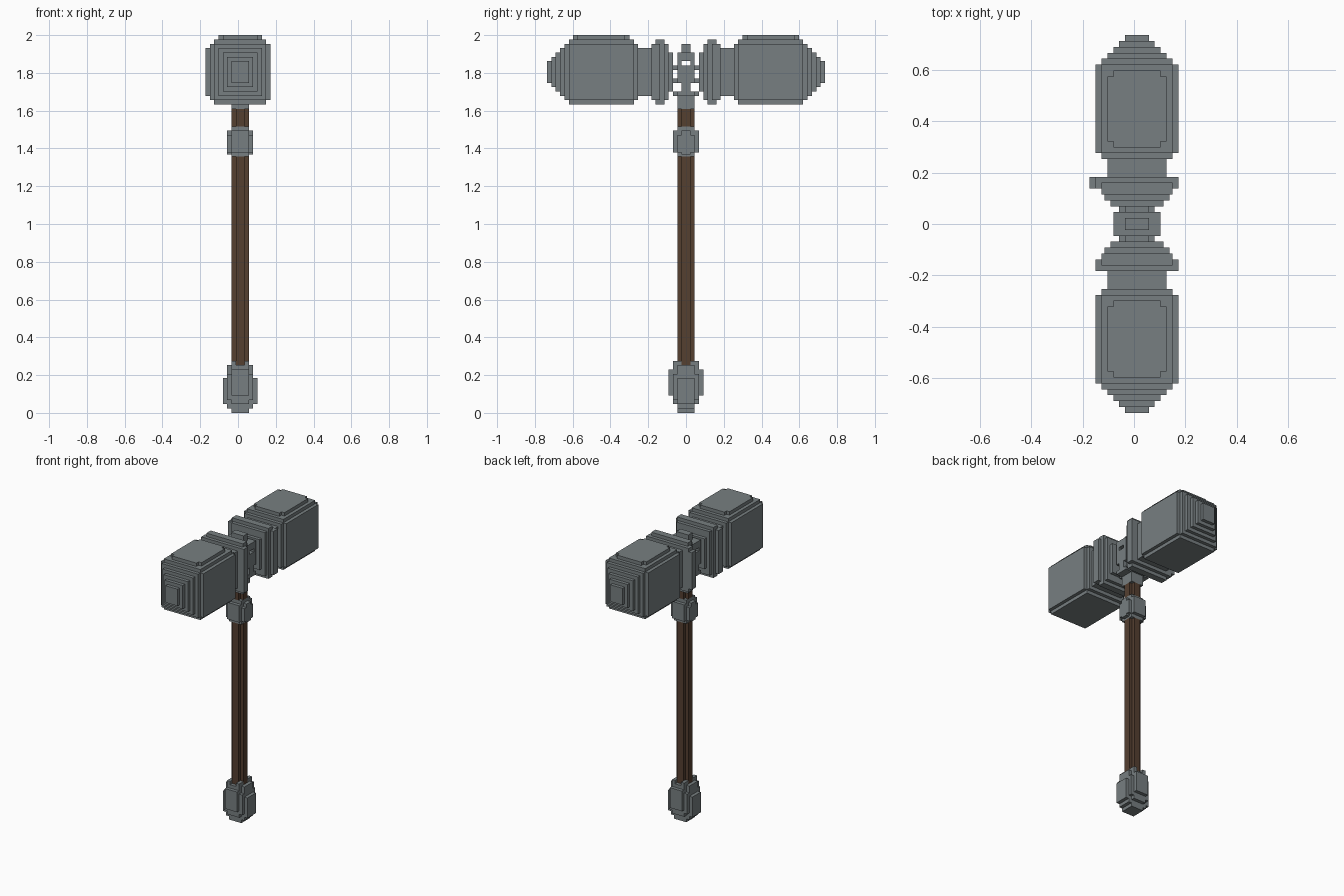
import bpy, bmesh
from mathutils import Matrix, Vector

cube = bpy.data.objects.get("Cube")
if cube:
    bpy.data.objects.remove(cube, do_unlink=True)

V = 2 / 87            # size of one block
AXIS = 0.5            # handle axis lies half a block towards +x


def material(name, rgb):
    m = bpy.data.materials.new(name)
    m.use_nodes = True
    m.diffuse_color = (*rgb, 1)
    m.node_tree.nodes["Principled BSDF"].inputs["Base Color"].default_value = (*rgb, 1)
    return m


STEEL = material("grey steel", (0.185, 0.212, 0.22))
WOOD = material("brown wood", (0.09, 0.05, 0.03))


def box(x0, x1, y0, y1, z0, z1):
    return (x0, x1, y0, y1, z0, z1)


def mid(hx, hy, z0, z1):
    """Box centred on the handle axis, given half widths."""
    return box(-hx, hx, -hy, hy, z0, z1)


def part(name, boxes, mat, side=1):
    """One object from block-unit boxes; side=-1 flips it along y."""
    bm = bmesh.new()
    for x0, x1, y0, y1, z0, z1 in boxes:
        centre = Vector(((x0 + x1) / 2 + AXIS, side * (y0 + y1) / 2, (z0 + z1) / 2)) * V
        size = Vector((x1 - x0, y1 - y0, z1 - z0)) * V
        bmesh.ops.create_cube(bm, size=1, matrix=Matrix.Translation(centre) @ Matrix.Diagonal((*size, 1)))
    mesh = bpy.data.meshes.new(name)
    bm.to_mesh(mesh)
    bm.free()
    mesh.materials.append(mat)
    obj = bpy.data.objects.new(name, mesh)
    bpy.context.collection.objects.link(obj)
    return obj


# Hammer heads, necks and collars, one set on each side
for label, side in (("front", -1), ("back", 1)):
    head = [
        box(-7, 7, 12, 27, 72, 85),       # main block
        box(-6, 6, 12, 27, 71, 86),       # stepped long edges
        box(-6, 6, 11, 12, 72, 85),       # inner end step
        box(-5, 5, 14, 25, 86, 87),       # raised top plate
        box(-4, 4, 13, 26, 86, 87),
    ]
    # Stepped pyramid on the striking end
    for i in range(5):
        w = 6 - i
        head.append(box(-w, w, 27 + i, 28 + i, 72 + i, 85 - i))
    part(label + "_hammer_head", head, STEEL, side)

    part(label + "_neck", [box(-5, 5, 8, 11, 73, 84)], STEEL, side)

    collar = [
        box(-7, 7, 6, 8, 72, 85),
        box(-6, 6, 5, 7, 71, 86),
        box(-5.5, 5.5, 4, 5, 72, 85),
        box(-4.5, 4.5, 3, 4, 74, 83),
    ]
    if side == 1:
        collar.append(box(-8, -7, 6, 8, 73, 84))
    part(label + "_collar", collar, STEEL, side)

# Pierced metal core joining both heads to the handle
part("core", [
    mid(2, 1, 82, 85),
    mid(4, 2, 81, 83),
    box(-4, 4, 1, 2, 80, 81), box(-4, 4, -2, -1, 80, 81),
    mid(2, 3, 79, 80), mid(4, 2, 77, 80),
    mid(2, 3, 76, 77), mid(4, 2, 76, 77),
    mid(4, 1, 74, 76),
    mid(2, 3, 73, 74), mid(4, 2, 73, 74),
    mid(2, 2, 70, 73),
], STEEL)

# Wooden handle with notched corners
for name, z0, z1 in (("handle", 11, 59), ("handle_top", 66, 70)):
    part(name, [mid(2, 1, z0, z1), mid(1, 2, z0, z1)], WOOD)

# Metal ring on the handle
part("handle_ring", [
    mid(2, 2, 59, 66),
    mid(3, 2, 60, 64),
    mid(2, 3, 60, 65),
    mid(3, 1, 59.5, 65),
], STEEL)

# Lumpy metal pommel
part("pommel", [
    mid(2, 2, 0, 11),
    mid(3, 2, 1, 11), mid(2, 3, 2, 11),
    mid(3, 3, 3, 9),
    mid(4, 2, 2, 8), mid(2, 4, 4, 10),
], STEEL)
# Prongs gripping the handle above the pommel
part("pommel_prongs", [
    box(sx * 1.5 - 0.5, sx * 1.5 + 0.5, sy * 2 - 1, sy * 2 + 1, 11, 12)
    for sx in (-1, 1) for sy in (-1, 1)
], STEEL)
